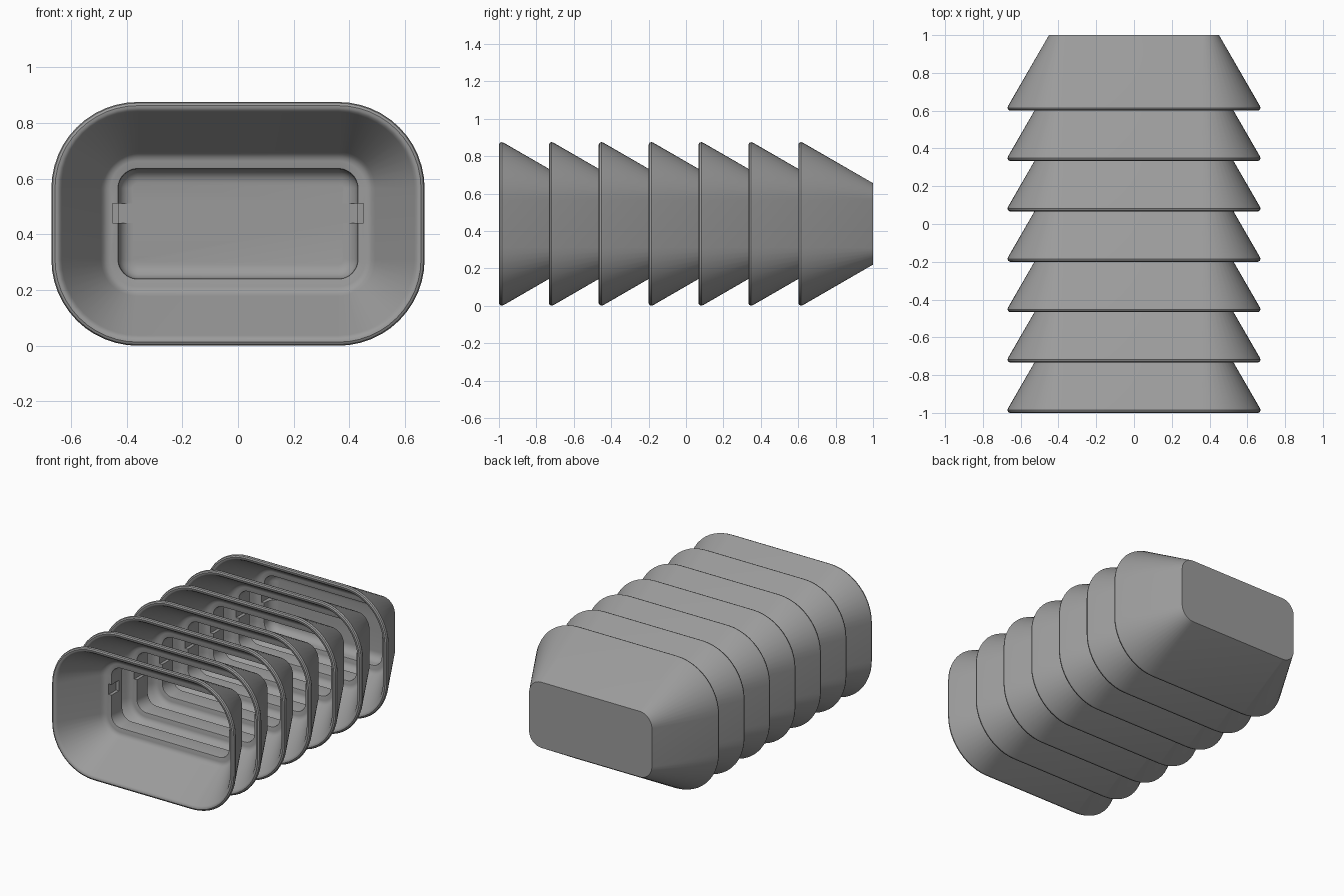
import bpy, bmesh, math

if "Cube" in bpy.data.objects:
    bpy.data.objects.remove(bpy.data.objects["Cube"])

COUNT, STEP, LENGTH = 7, 0.2667, 0.4
HALF_X, HALF_Z, RADIUS = 0.67, 0.4375, 0.31
ARC = 12

grey = bpy.data.materials.new("mid_grey")
grey.diffuse_color = (0.33, 0.33, 0.33, 1)
grey.use_nodes = True
grey.node_tree.nodes["Principled BSDF"].inputs["Base Color"].default_value = grey.diffuse_color


def rounded_loop(inset, y):
    """Rounded rectangle in the xz plane, inset from the rim outline."""
    r = max(RADIUS - inset, 0.012)
    cx, cz = HALF_X - inset - r, HALF_Z - inset - r
    pts = []
    for k, (sx, sz) in enumerate([(1, 1), (-1, 1), (-1, -1), (1, -1)]):
        for i in range(ARC + 1):
            a = math.pi / 2 * (k + i / ARC)
            pts.append((sx * cx + r * math.cos(a), y,
                        HALF_Z + sz * cz + r * math.sin(a)))
    return pts


# wall section as (inset, depth): outer tip -> rounded rim -> funnel -> ledge -> bore
WALL = [(0.22, LENGTH), (0.004, 0.026), (0.0, 0.015), (0.004, 0.005), (0.013, 0.0),
        (0.022, 0.001), (0.03, 0.006), (0.037, 0.016), (0.178, 0.262),
        (0.187, 0.275), (0.198, 0.284), (0.212, 0.288), (0.234, 0.288),
        (0.239, 0.290), (0.241, 0.296)]
OPEN_END = [(0.241, LENGTH)]
CLOSED_END = [(0.241, 0.315), (0.245, 0.334), (0.256, 0.350), (0.272, 0.361), (0.291, 0.365)]


def make_cup(name, y0, closed):
    bm = bmesh.new()
    section = WALL + (CLOSED_END if closed else OPEN_END)
    rings = [[bm.verts.new(p) for p in rounded_loop(d, y0 + y)] for d, y in section]
    n = len(rings[0])
    pairs = list(zip(rings, rings[1:]))
    if closed:
        bm.faces.new(rings[0])
        bm.faces.new(rings[-1])
    else:
        pairs.append((rings[-1], rings[0]))
    for a, b in pairs:
        for i in range(n):
            j = (i + 1) % n
            bm.faces.new((a[i], a[j], b[j], b[i]))
    bmesh.ops.recalc_face_normals(bm, faces=bm.faces)
    me = bpy.data.meshes.new(name)
    bm.to_mesh(me)
    bm.free()
    me.materials.append(grey)
    ob = bpy.data.objects.new(name, me)
    bpy.context.collection.objects.link(ob)
    return ob


def cut_side_slots(ob, y0):
    """Shallow key slots in both side walls of the bore."""
    for side in (-1, 1):
        bpy.ops.mesh.primitive_cube_add(size=1, location=(side * 0.412, y0 + 0.3125, 0.475))
        cutter = bpy.context.object
        cutter.name = "slot_cutter"
        cutter.scale = (0.076, 0.105, 0.07)
        cutter.data.materials.append(grey)
        cutter.hide_render = True
        cutter.hide_set(True)
        mod = ob.modifiers.new("slot", "BOOLEAN")
        mod.operation = "DIFFERENCE"
        mod.solver = "EXACT"
        mod.object = cutter


# row of nested cups, only the last one closed
for i in range(COUNT):
    y0 = -1 + i * STEP
    cup = make_cup("end_cup" if i == COUNT - 1 else f"cup_{i + 1}", y0, i == COUNT - 1)
    bpy.ops.object.select_all(action="DESELECT")
    cup.select_set(True)
    bpy.context.view_layer.objects.active = cup
    bpy.ops.object.shade_smooth_by_angle(angle=math.radians(35))
    cut_side_slots(cup, y0)
